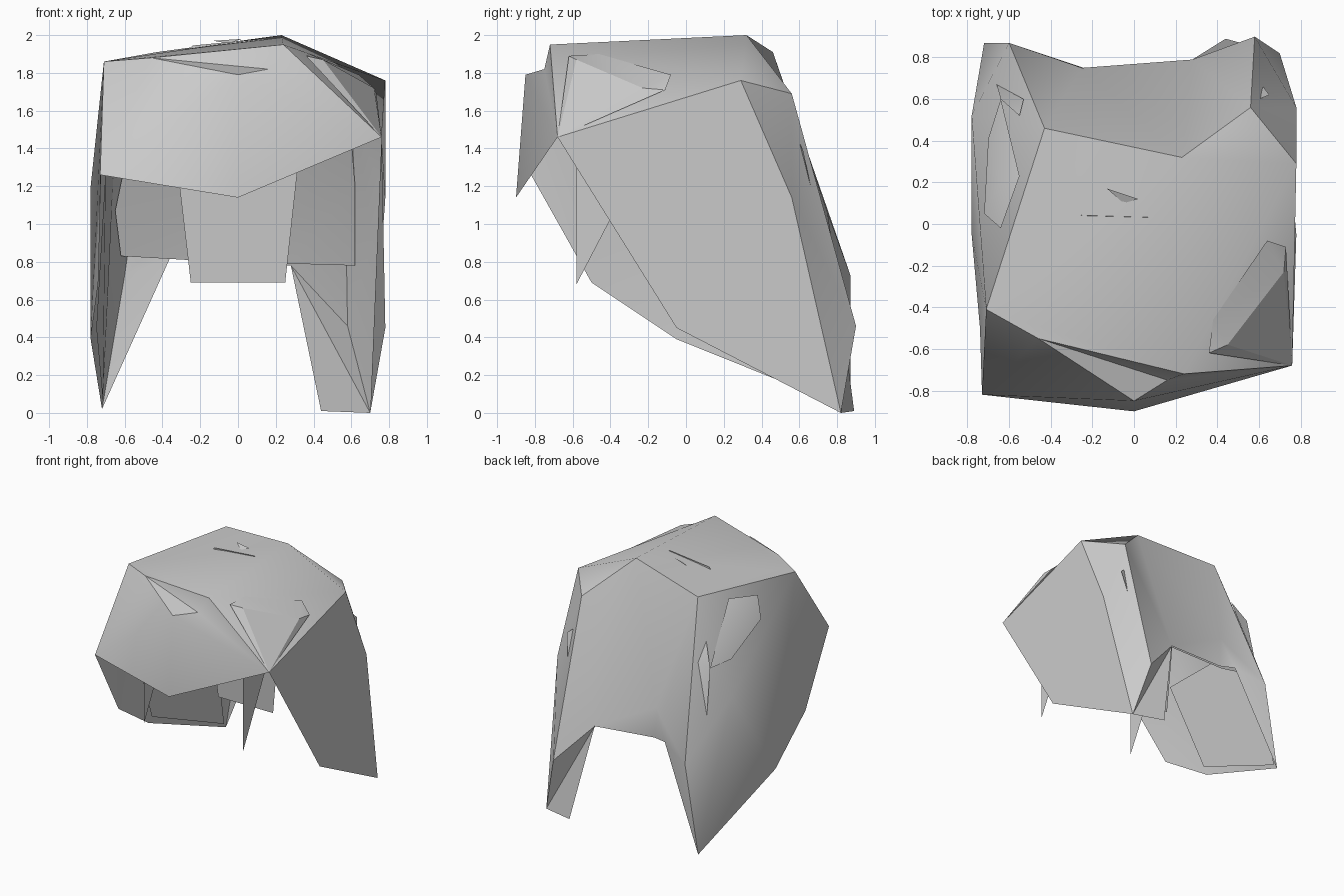
import bpy
import bmesh
import math
from mathutils import Vector

if "Cube" in bpy.data.objects:
    bpy.data.objects.remove(bpy.data.objects["Cube"], do_unlink=True)

grey = bpy.data.materials.new("plain grey")
grey.use_nodes = True
colour = (0.6, 0.6, 0.6, 1)
grey.diffuse_color = colour
grey.node_tree.nodes["Principled BSDF"].inputs["Base Color"].default_value = colour


def build_sheet(name, points, faces, crease=20):
    """Make an open sheet from named corner points and faces listing those names."""
    bm = bmesh.new()
    verts = {key: bm.verts.new(Vector(place)) for key, place in points.items()}
    for face in faces:
        bm.faces.new([verts[key] for key in face.split()])
    bmesh.ops.recalc_face_normals(bm, faces=bm.faces[:])
    mesh = bpy.data.meshes.new(name)
    bm.to_mesh(mesh)
    bm.free()
    mesh.materials.append(grey)
    obj = bpy.data.objects.new(name, mesh)
    bpy.context.scene.collection.objects.link(obj)
    bpy.ops.object.select_all(action="DESELECT")
    obj.select_set(True)
    bpy.context.view_layer.objects.active = obj
    bpy.ops.object.shade_smooth_by_angle(angle=math.radians(crease))


# Corners of the crown
crown = dict(
    crown_front_right=(-.71, -.41, 1.86),
    crown_front_left=(.24, -.72, 1.95),
    crown_back_left=(.23, .32, 2),
    crown_back_right=(-.43, .46, 1.91),
    shoulder_left=(.78, .29, 1.76),
    shoulder_back=(.56, .56, 1.69),
)
# Corners of the front flap
flap = dict(
    temple_left=(.76, -.68, 1.46),
    temple_right=(-.73, -.82, 1.26),
    flap_tip=(0, -.9, 1.14),
    brow_right=(-.46, -.55, 1.88),
    brow_middle=(0, -.85, 1.79),
    brow_left=(.16, -.75, 1.82),
)
# Corners of the two long side panels
sides = dict(
    left_hem=(.78, -.05, .45),
    left_bend=(.78, .56, 1.14),
    left_tip=(.7, .82, 0),
    left_heel=(.58, .9, .46),
    left_inner_tip=(.44, .89, .01),
    right_front_hem=(-.74, -.5, .69),
    right_hem=(-.78, -.05, .39),
    right_tip=(-.72, .87, .02),
    right_heel=(-.6, .87, .73),
    right_bend=(-.78, .52, 1.2),
)
# Corners of the back and its hem
back = dict(
    nape_left=(.28, .79, .78),
    nape_middle=(-.24, .75, .81),
    nape_right=(-.36, .79, .82),
    nape_crease=(-.25, .75, 1.06),
)

shell_faces = [
    # crown
    "crown_front_right crown_front_left crown_back_left crown_back_right",
    "crown_front_left temple_left shoulder_left",
    "crown_front_left shoulder_left crown_back_left",
    "crown_back_left shoulder_left shoulder_back",
    # front flap
    "crown_front_right brow_right temple_right",
    "temple_right brow_right brow_middle",
    "temple_right brow_middle flap_tip",
    "brow_middle temple_left flap_tip",
    "crown_front_right crown_front_left brow_right",
    "brow_right crown_front_left brow_left",
    "brow_right brow_left brow_middle",
    "brow_left crown_front_left temple_left",
    "brow_left temple_left brow_middle",
    # left panel
    "shoulder_left temple_left left_hem left_tip left_bend",
    "shoulder_left left_bend shoulder_back",
    "shoulder_back left_bend left_heel",
    "left_bend left_tip left_heel",
    "left_tip left_inner_tip nape_left",
    "left_tip nape_left left_heel",
    # right panel
    "crown_front_right temple_right right_front_hem",
    "crown_front_right right_front_hem right_hem",
    "crown_front_right right_hem right_bend",
    "right_bend right_hem right_tip",
    "right_bend right_tip right_heel",
    "crown_front_right right_bend crown_back_right",
    "crown_back_right right_bend right_heel",
    "right_heel right_tip nape_right",
    # back
    "shoulder_back left_heel nape_left",
    "crown_back_left shoulder_back nape_left",
    "crown_back_left nape_left nape_crease",
    "crown_back_right crown_back_left nape_crease",
    "nape_crease nape_left nape_middle",
    "nape_crease nape_middle nape_right",
    "crown_back_right nape_crease right_heel",
    "nape_crease nape_right right_heel",
]
build_sheet("outer_shell", {**crown, **flap, **sides, **back}, shell_faces, crease=35)

# Folded tuft breaking through above the left temple
build_sheet("left_tuft", dict(
    top=(.38, -.46, 1.9), rear=(.64, -.08, 1.79), edge=(.72, -.23, 1.72),
    front=(.36, -.62, 1.89), fold=(.45, -.58, 1.87), low=(.73, -.11, 1.71),
    root=flap["temple_left"],
), ["top rear edge fold", "top fold front", "front fold root", "fold edge root",
    "rear low edge", "edge low root"])

# Folded tuft breaking through the right side
build_sheet("right_tuft", dict(
    rear=(-.64, .6, 1.43), top=(-.55, .23, 1.84), front=(-.64, -.02, 1.8),
    low=(-.72, .05, 1.65), ridge=(-.65, .19, 1.74), under=(-.7, .41, 1.45),
), ["rear top ridge", "rear ridge under", "ridge low under", "ridge top front",
    "ridge front low"])

# Small split lock behind the right tuft
build_sheet("right_lock", dict(
    top=(-.55, .52, 1.6), inner=(-.53, .6, 1.45),
    tip=(-.66, .67, 1.07), rear=(-.64, .6, 1.43),
), ["top inner rear", "inner tip rear"])

# Small sliver at the back left
build_sheet("back_sliver", dict(
    top=(.6, .6, 1.43), side=(.65, .62, 1.39), tip=(.62, .66, 1.2),
), ["top side tip"])

# Inner back wall, just inside the shell
build_sheet("inner_back", dict(
    hem_right=(-.62, .8, .83), hem_mid=(-.27, .73, .81),
    hem_near=(.28, .76, .79), hem_left=(.62, .75, .78),
    mid_right=(-.65, .66, 1.07), mid_crease=(-.25, .7, 1.06),
    mid_near=(.28, .64, 1.05), mid_left=(.62, .64, 1.2),
    top_right=(-.55, .51, 1.55), top_mid=(-.25, .5, 1.5),
    top_near=(.28, .46, 1.5), top_left=(.6, .55, 1.45),
), ["hem_right hem_mid mid_crease mid_right", "hem_mid hem_near mid_near mid_crease",
    "hem_near hem_left mid_left mid_near", "mid_right mid_crease top_mid top_right",
    "mid_crease mid_near top_near top_mid", "mid_near mid_left top_left top_near"],
    crease=45)

# Inner side wall, closing the right panel to its tip
build_sheet("inner_right_side", dict(
    tip=(-.715, .84, .06), rear=(-.66, .58, 1.25),
    front=(-.7, -.4, 1.3), hem=(-.75, -.05, .45),
), ["tip rear front hem"])

# Upright inner panel, its folded top just showing on the crown
build_sheet("inner_panel", dict(
    hem_right=(-.25, .1, .69), hem_left=(.25, .1, .69),
    top_left=(.38, .06, 1.88), peak_left=(.13, .03, 1.98),
    peak_right=(-.24, .04, 1.945), top_right=(-.38, .06, 1.8),
), ["hem_right hem_left top_left peak_left peak_right top_right"])
build_sheet("crown_sliver", dict(
    tip=(-.13, .17, 1.97), rear=(.02, .12, 1.98), front=(-.05, .1, 1.955),
), ["tip rear front"])

# Hanging strands inside, one on each side
for side, x in (("left", .45), ("right", -.45)):
    build_sheet(side + "_strand", dict(
        tip=(x, -.58, .68), front=(x, -.58, 1.6), rear=(x, -.1, 1.6),
    ), ["tip front rear"])
